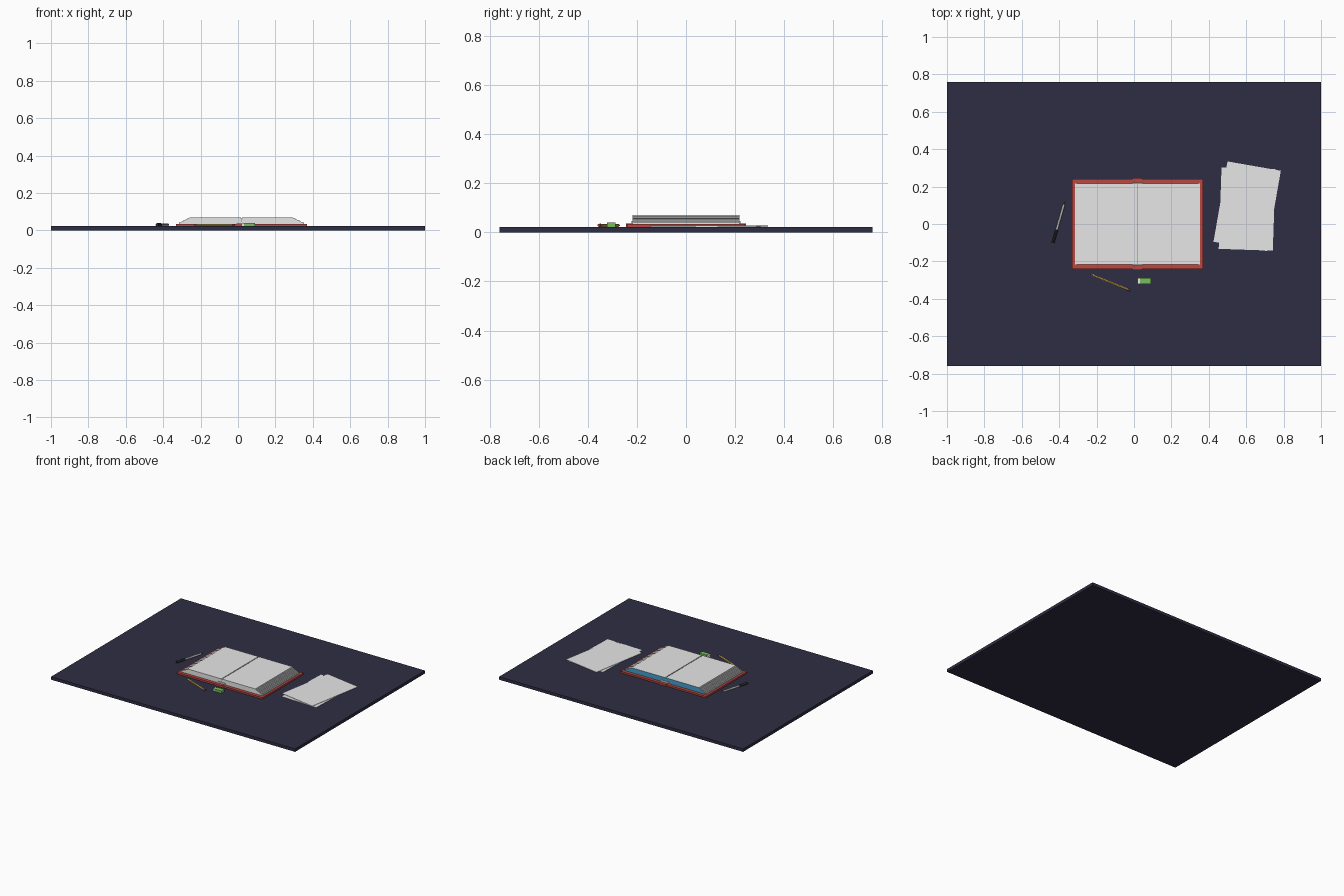
import bpy, bmesh, math
from mathutils import Vector

if "Cube" in bpy.data.objects:
    bpy.data.objects.remove(bpy.data.objects["Cube"])


def mat(name, r, g, b):
    m = bpy.data.materials.new(name)
    m.diffuse_color = (r, g, b, 1)
    m.use_nodes = True
    m.node_tree.nodes["Principled BSDF"].inputs["Base Color"].default_value = m.diffuse_color
    return m


NAVY = mat("table navy", 0.028, 0.027, 0.056)
RED = mat("cover red", 0.50, 0.065, 0.055)
WHITE = mat("paper white", 0.95, 0.95, 0.95)
BLUE = mat("page end blue", 0.06, 0.35, 0.60)
YELLOW = mat("pencil yellow", 0.80, 0.55, 0.12)
GREEN = mat("sleeve green", 0.18, 0.52, 0.10)
BLACK = mat("pen black", 0.02, 0.02, 0.025)
GREY = mat("metal grey", 0.45, 0.45, 0.46)
WOOD = mat("wood tan", 0.75, 0.50, 0.30)

TOP = 0.022  # height of the table surface


def finish(name, bm, *mats):
    me = bpy.data.meshes.new(name)
    bm.normal_update()
    bm.to_mesh(me)
    bm.free()
    for m in mats:
        me.materials.append(m)
    ob = bpy.data.objects.new(name, me)
    bpy.context.collection.objects.link(ob)
    return ob


def box(name, x0, x1, y0, y1, z0, z1, *mats, rule=None):
    bm = bmesh.new()
    bmesh.ops.create_cube(bm, size=1)
    for v in bm.verts:
        v.co = Vector(((x0 + x1) / 2 + v.co.x * (x1 - x0),
                       (y0 + y1) / 2 + v.co.y * (y1 - y0),
                       (z0 + z1) / 2 + v.co.z * (z1 - z0)))
    bm.normal_update()
    if rule:
        for f in bm.faces:
            f.material_index = rule(f.normal)
    return finish(name, bm, *mats)


def rod(name, start, end, t0, t1, r0, r1, z, material, sides=8):
    """Tapered rod on the stretch t0..t1 of the line start -> end."""
    a, b = Vector((*start, z)), Vector((*end, z))
    p, q = a.lerp(b, t0), a.lerp(b, t1)
    bm = bmesh.new()
    bmesh.ops.create_cone(bm, cap_ends=True, segments=sides,
                          radius1=r0, radius2=r1, depth=(q - p).length)
    ob = finish(name, bm, material)
    ob.location = (p + q) / 2
    ob.rotation_euler = (q - p).to_track_quat('Z', 'Y').to_euler()
    return ob


# table slab
box("table_top", -1, 1, -0.76, 0.76, 0, TOP, NAVY)

# open book: cover boards and spine
CX = 0.018
for side, s in (("left", -1), ("right", 1)):
    xs = sorted((CX + s * 0.022, CX + s * 0.35))
    box(f"cover_{side}", *xs, -0.24, 0.24, TOP, 0.034, RED)
box("book_spine", CX - 0.025, CX + 0.025, -0.245, 0.245, TOP, 0.036, RED)

# stepped page layers, blue on the far end
LAYERS = 10
Z0, DZ = 0.034, 0.0036
for side, s in (("left", -1), ("right", 1)):
    for i in range(LAYERS):
        outer = 0.334 - 0.058 * max(0, i - 1) / (LAYERS - 2)
        xs = sorted((CX + s * 0.003, CX + s * outer))
        box(f"pages_{side}_{i}", *xs, -0.217, 0.217, Z0 + i * DZ, Z0 + (i + 1) * DZ,
            WHITE, BLUE, GREY,
            rule=lambda n, i=i: 1 if n.y > 0.5 else (2 if abs(n.x) > 0.5 and i % 3 == 2 else 0))
# gutter between the two page blocks
box("page_gutter", CX - 0.003, CX + 0.003, -0.216, 0.216, 0.036, 0.064, GREY)
# binding bands at the ends of the spine
for n, y in (("front", -0.2195), ("back", 0.2195)):
    box(f"binding_band_{n}", CX - 0.03, CX + 0.03, y - 0.0025, y + 0.0025, 0.036, 0.046, WHITE)

# loose sheets
for i, (x, y, rot) in enumerate(((0.605, 0.08, -2), (0.605, 0.095, -9.9))):
    ob = box(f"loose_sheet_{i}", -0.1447, 0.1447, -0.218, 0.218, 0, 0.0022, WHITE)
    ob.location = (x, y, TOP + 0.0002 + i * 0.0025)
    ob.rotation_euler.z = math.radians(rot)

# pencil
A, B, PZ = (-0.235, -0.268), (-0.02, -0.355), TOP + 0.0065
rod("pencil_lead", A, B, 0.0, 0.03, 0.0005, 0.002, PZ, BLACK, 6)
rod("pencil_tip", A, B, 0.03, 0.10, 0.002, 0.0065, PZ, WOOD, 6)
rod("pencil_body", A, B, 0.10, 0.90, 0.0065, 0.0065, PZ, YELLOW, 6)
rod("pencil_ferrule", A, B, 0.90, 0.95, 0.0068, 0.0068, PZ, GREY, 10)
rod("pencil_end", A, B, 0.95, 1.0, 0.006, 0.006, PZ, RED, 10)

# pen
A, B, PZ = (-0.371, 0.117), (-0.433, -0.10), TOP + 0.0075
rod("pen_tip", A, B, 0.0, 0.06, 0.001, 0.004, PZ, RED, 12)
rod("pen_barrel", A, B, 0.06, 0.68, 0.0065, 0.0065, PZ, GREY, 12)
rod("pen_cap", A, B, 0.68, 1.0, 0.0078, 0.0078, PZ, BLACK, 12)
rod("pen_clip", A, B, 0.70, 0.98, 0.002, 0.002, PZ + 0.0085, BLACK, 4)

# rubber block in a sleeve
box("rubber_block", 0.018, 0.088, -0.320, -0.290, TOP, 0.038, WHITE)
box("rubber_sleeve", 0.032, 0.092, -0.322, -0.288, TOP, 0.040, GREEN)
